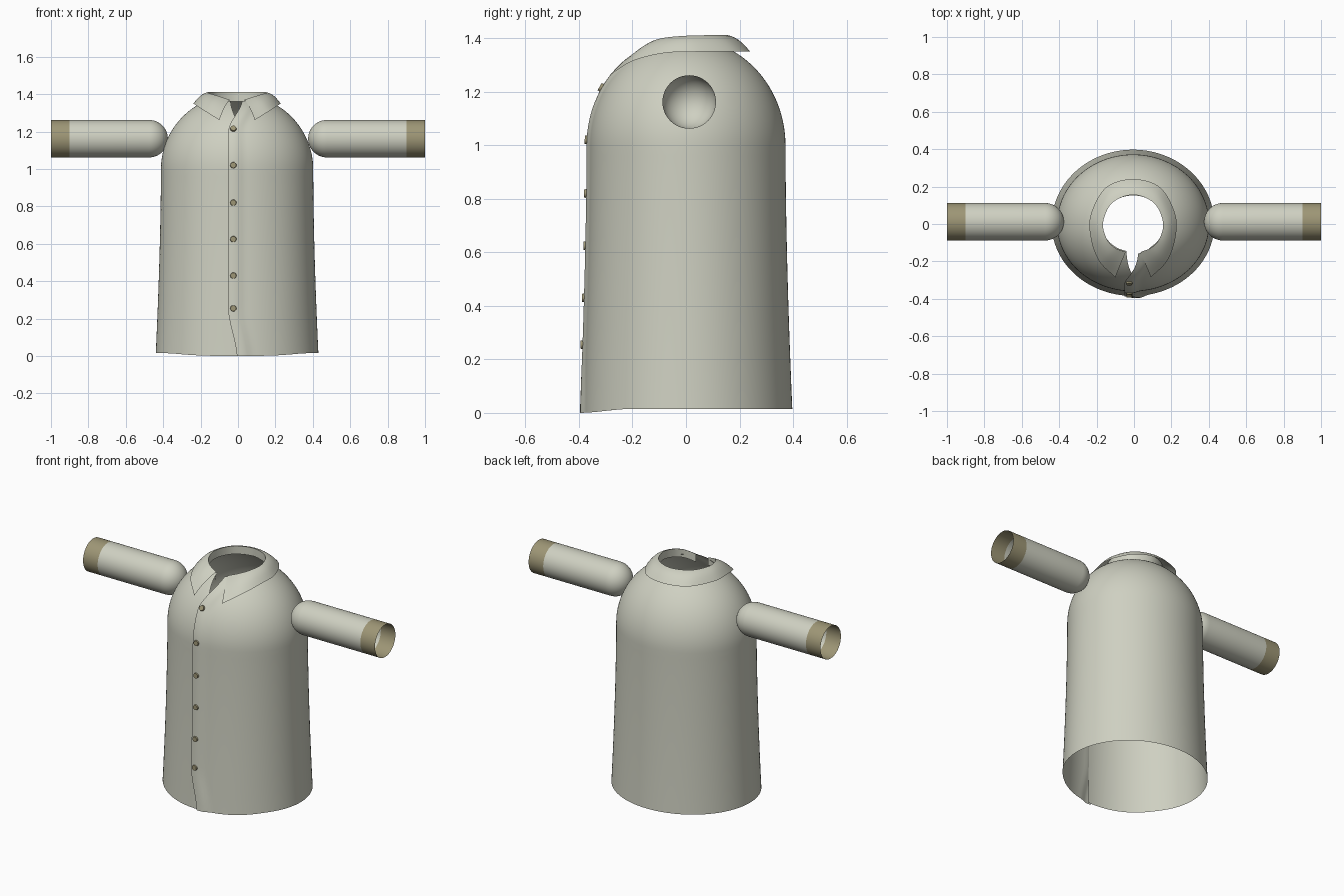
import bpy
import bmesh
from math import sin, cos, asin, pi, sqrt
from mathutils import Vector

cube = bpy.data.objects.get("Cube")
if cube:
    bpy.data.objects.remove(cube)


def material(name, color):
    m = bpy.data.materials.new(name)
    m.use_nodes = True
    m.diffuse_color = (*color, 1)
    m.node_tree.nodes["Principled BSDF"].inputs["Base Color"].default_value = (*color, 1)
    return m


CLOTH = material("pale_cloth", (0.62, 0.63, 0.535))
TRIM = material("khaki_trim", (0.34, 0.305, 0.18))


def finish(name, bm, mat, angle=40):
    bmesh.ops.remove_doubles(bm, verts=bm.verts, dist=1e-5)
    mesh = bpy.data.meshes.new(name)
    bm.to_mesh(mesh)
    bm.free()
    mesh.materials.append(mat)
    ob = bpy.data.objects.new(name, mesh)
    bpy.context.collection.objects.link(ob)
    bpy.ops.object.select_all(action='DESELECT')
    ob.select_set(True)
    bpy.context.view_layer.objects.active = ob
    bpy.ops.object.shade_smooth_by_angle(angle=angle * pi / 180)
    return ob


def sheet(name, rows, mat, angle=40):
    """Skin a grid of points with quads."""
    bm = bmesh.new()
    grid = [[bm.verts.new(p) for p in row] for row in rows]
    for a, b in zip(grid, grid[1:]):
        for j in range(len(a) - 1):
            bm.faces.new((a[j], a[j + 1], b[j + 1], b[j]))
    return finish(name, bm, mat, angle)


def smooth(t):
    t = max(0, min(1, t))
    return t * t * (3 - 2 * t)


# Body: flared tube with a domed shoulder, wrapped around and overlapping in front
SHOULDER, DOME = 1.0, 0.4
WIDE, FRONT, BACK = 0.407, 0.36, 0.372
LAP = 0.012
CENTRE = -0.005


def body_scale(z):
    if z > SHOULDER:
        return sqrt(1 - ((z - SHOULDER) / DOME) ** 2)
    return 1 + 0.07 * (1 - z) ** 1.7


def body_row(z, columns=150):
    k = body_scale(z)
    rx = WIDE * k
    # The two front edges cross, leaving a small open neck above
    over = -0.045 * smooth(z / 0.25) + 0.07 * smooth((z - 1.2) / 0.17)
    under = 0.03 - 0.065 * smooth((z - 1.15) / 0.22)
    start, end = asin(over / rx), 2 * pi + asin(under / rx)
    row = []
    for j in range(columns + 1):
        t = j / columns
        a = start + (end - start) * t
        lift = LAP * smooth(1.5 - (a - start) * rx / 0.06)
        x = (rx + lift) * sin(a)
        depth = FRONT if cos(a) > 0 else BACK
        y = -(depth * k + lift) * cos(a)
        dip = 0.015 * smooth((-y - 0.2) / 0.2) * smooth(1 - z / 0.2)
        row.append((x + CENTRE, y, z - dip))
    return row


heights = [0.015 + 0.985 * i / 24 for i in range(25)]
rim = asin(sqrt(1 - 0.41 ** 2))
heights += [SHOULDER + DOME * sin(rim * i / 20) for i in range(1, 21)]
sheet("shirt_body", [body_row(z) for z in heights], CLOTH)


# Collar: neck rim and folded leaf, from the front tip round to the back
def curve(keys, steps=8):
    ext = [keys[0] * 2 - keys[1]] + keys + [keys[-1] * 2 - keys[-2]]
    out = []
    for p, q, r, s in zip(ext, ext[1:], ext[2:], ext[3:]):
        for i in range(steps):
            t = i / steps
            out.append(0.5 * (2 * q + (r - p) * t + (2 * p - 5 * q + 4 * r - s) * t ** 2
                              + (3 * q - p - 3 * r + s) * t ** 3))
    return out + [keys[-1]]


def both_sides(half):
    pts = [Vector(p) for p in half]
    pts += [Vector((-p.x, p.y, p.z)) for p in reversed(pts[:-1])]
    return [p + Vector((CENTRE, 0, 0)) for p in curve(pts)]


neck = both_sides([(0.04, -0.15, 1.37), (0.10, -0.125, 1.39), (0.143, -0.075, 1.403),
                   (0.16, 0.01, 1.41), (0.112, 0.112, 1.412), (0, 0.156, 1.412)])
leaf = both_sides([(0.095, -0.285, 1.262), (0.18, -0.20, 1.315), (0.225, -0.08, 1.345),
                   (0.226, 0.05, 1.35), (0.145, 0.195, 1.35), (0, 0.24, 1.35)])
rows = []
for i in range(7):
    t = i / 6
    bow = Vector((0, 0, 0.012 * sin(pi * t)))
    rows.append([a.lerp(b, t) + bow for a, b in zip(leaf, neck)])
rows.append([p - Vector((0, 0, 0.05)) for p in neck])
sheet("collar", rows, CLOTH)


# Sleeves: tubes closed by a round end at the shoulder, with open cuffs
R = 0.1


def tube(name, side, profile, mat):
    rows = []
    for x, r in profile:
        angles = [side * 2 * pi * j / 48 for j in range(49)]
        rows.append([(side * x, 0.012 + r * cos(a), 1.162 + r * sin(a)) for a in angles])
    sheet(name, rows, mat)


cap = [(0.475 - R * cos(pi / 2 * i / 12), R * sin(pi / 2 * i / 12)) for i in range(13)]
for label, side in (("left", 1), ("right", -1)):
    tube(label + "_sleeve", side, cap + [(0.7, R), (0.9, R)], CLOTH)
    tube(label + "_cuff", side, [(0.9, R), (1.0, R)], TRIM)


# Buttons: small discs lying on the front overlap
for n, z in enumerate((1.21, 1.02, 0.82, 0.625, 0.43, 0.255)):
    y = -FRONT * body_scale(z)
    normal = Vector((0, -y / FRONT ** 2, 0))
    normal = Vector((0, y / FRONT ** 2, max(0, z - SHOULDER) / DOME ** 2)).normalized()
    spot = Vector((-0.025, y, z)) + normal * (LAP + 0.002)
    turn = normal.to_track_quat('Z', 'Y').to_matrix().to_4x4()
    turn.translation = spot
    bm = bmesh.new()
    bmesh.ops.create_cone(bm, cap_ends=True, segments=20, radius1=0.017,
                          radius2=0.015, depth=0.01, matrix=turn)
    finish("button_%d" % (n + 1), bm, TRIM, 30)
